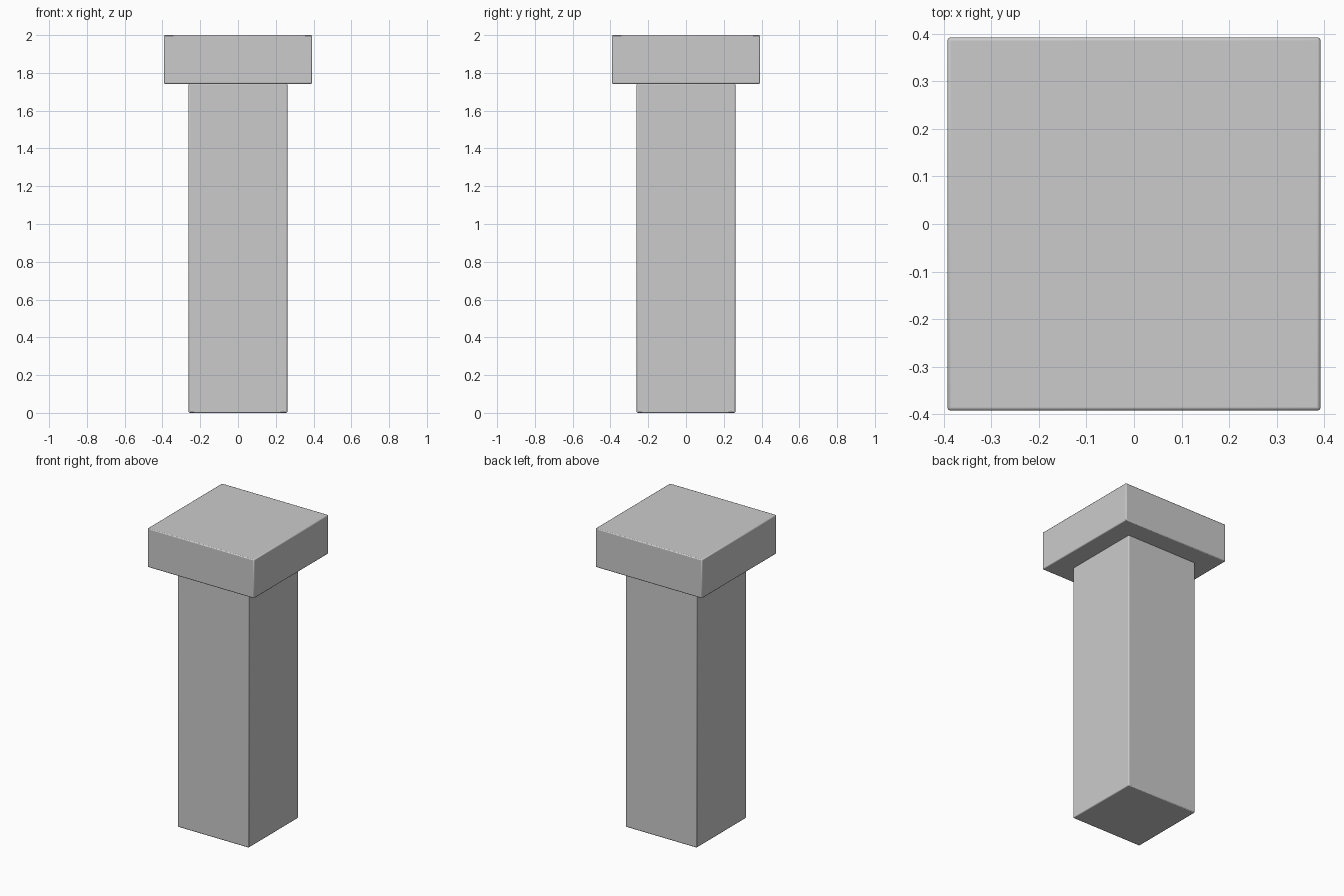
import bpy

if "Cube" in bpy.data.objects:
    bpy.data.objects.remove(bpy.data.objects["Cube"])


def block(name, width, z0, z1, bevel):
    """Square block with slightly softened edges."""
    bpy.ops.mesh.primitive_cube_add(size=1, location=(0, 0, (z0 + z1) / 2))
    ob = bpy.context.object
    ob.name = name
    ob.scale = (width, width, z1 - z0)
    bpy.ops.object.transform_apply(location=False, rotation=False, scale=True)
    mod = ob.modifiers.new("soft_edges", "BEVEL")
    mod.width = bevel
    mod.segments = 2
    bpy.ops.object.shade_smooth_by_angle()
    return ob


# Square shaft
block("shaft", 0.522, 0.0, 1.745, 0.006)

# Wider square cap
block("cap", 0.784, 1.742, 2.0, 0.006)
